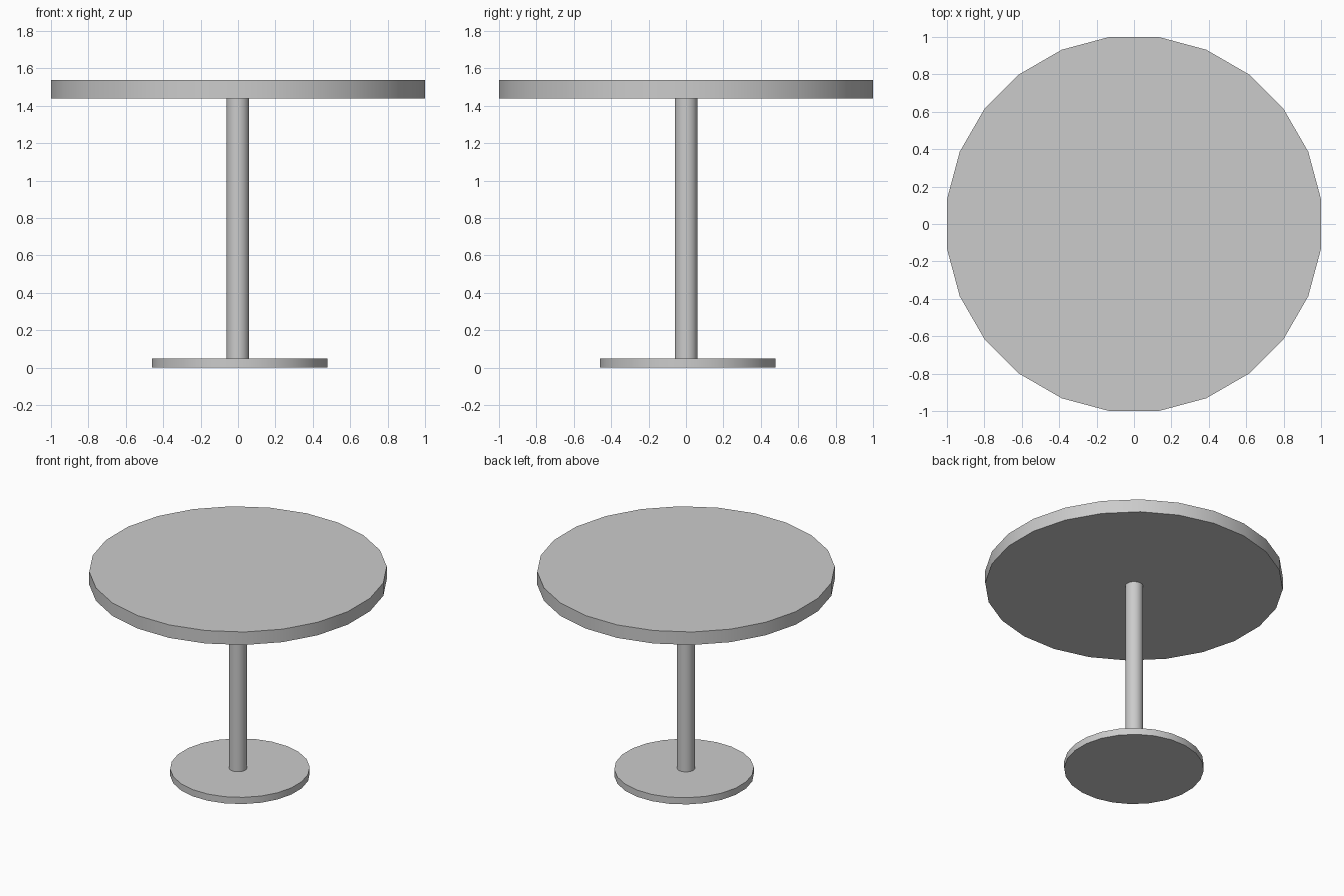
import bpy
import math

if "Cube" in bpy.data.objects:
    bpy.data.objects.remove(bpy.data.objects["Cube"])

SIDES = 24


def disc(name, half_width, z0, z1, x=0.0, y=0.0):
    """Upright 24-sided cylinder with flats facing the axes."""
    bpy.ops.mesh.primitive_cylinder_add(
        vertices=SIDES,
        radius=half_width / math.cos(math.pi / SIDES),
        depth=z1 - z0,
        location=(x, y, (z0 + z1) / 2),
        rotation=(0, 0, math.pi / SIDES),
    )
    obj = bpy.context.object
    obj.name = name
    bpy.ops.object.transform_apply(location=False, rotation=True, scale=True)
    bpy.ops.object.shade_smooth_by_angle(angle=math.radians(30))
    return obj


# Round foot plate, slightly off centre
disc("base_plate", 0.469, 0.0, 0.05, 0.009, 0.010)

# Central column
disc("column", 0.06, 0.05, 1.44, -0.001, 0.001)

# Table top
disc("table_top", 1.0, 1.44, 1.537)
